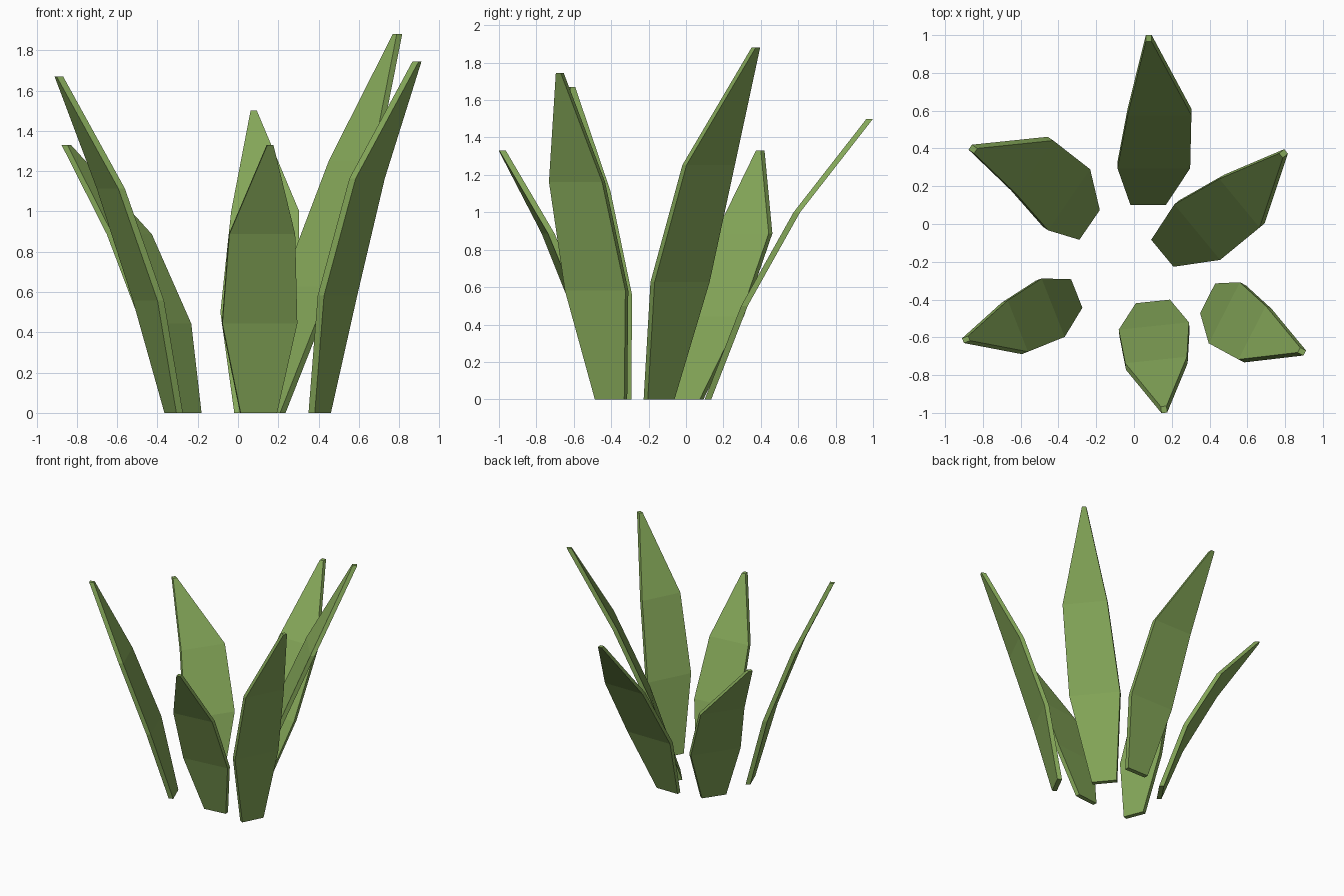
import bpy
import bmesh
import math
from mathutils import Vector

if "Cube" in bpy.data.objects:
    bpy.data.objects.remove(bpy.data.objects["Cube"])

green = bpy.data.materials.new("leaf_green")
green.diffuse_color = (0.235, 0.39, 0.1, 1)
green.use_nodes = True
green.node_tree.nodes["Principled BSDF"].inputs["Base Color"].default_value = green.diffuse_color

WIDTHS = (0.18, 0.37, 0.325, 0.03)   # base, lower, upper, tip
THICK = 0.035


def make_leaf(name, height, angle, scale, inner_path):
    """Bent tapering blade: four level rectangular rings at thirds of its height."""
    out = Vector((math.cos(math.radians(angle)), math.sin(math.radians(angle)), 0))
    side = Vector((-out.y, out.x, 0))
    bm = bmesh.new()
    rings = []
    for i, (x, y) in enumerate(inner_path):
        c = Vector((x, y, height * i / 3))
        half = side * (WIDTHS[i] * scale / 2)
        corners = (c - half, c + half, c + half + out * THICK, c - half + out * THICK)
        rings.append([bm.verts.new(p) for p in corners])
    for a, b in zip(rings, rings[1:]):
        for k in range(4):
            n = (k + 1) % 4
            bm.faces.new((a[k], a[n], b[n], b[k]))
    bm.faces.new(rings[0])
    bm.faces.new(rings[-1])
    bmesh.ops.recalc_face_normals(bm, faces=bm.faces)
    mesh = bpy.data.meshes.new(name)
    bm.to_mesh(mesh)
    bm.free()
    mesh.materials.append(green)
    obj = bpy.data.objects.new(name, mesh)
    bpy.context.collection.objects.link(obj)


# name, height, outward heading in degrees, width scale, inner centre line
make_leaf("back_leaf", 1.50, 90, 1.04,
          [(0.075, 0.10), (0.105, 0.295), (0.135, 0.575), (0.078, 0.965)])
make_leaf("front_leaf", 1.33, -84, 1.01,
          [(0.10, -0.41), (0.105, -0.54), (0.117, -0.72), (0.157, -0.965)])
make_leaf("front_right_leaf", 1.745, -27, 0.98,
          [(0.39, -0.393), (0.478, -0.47), (0.625, -0.575), (0.873, -0.667)])
make_leaf("back_right_leaf", 1.88, 39.5, 1.03,
          [(0.15, -0.155), (0.335, -0.043), (0.558, 0.11), (0.778, 0.362)])
make_leaf("back_left_leaf", 1.33, 145.5, 1.06,
          [(-0.235, -0.005), (-0.343, 0.128), (-0.525, 0.30), (-0.838, 0.387)])
make_leaf("front_left_leaf", 1.67, 201.5, 0.9,
          [(-0.303, -0.368), (-0.428, -0.443), (-0.615, -0.54), (-0.873, -0.605)])
